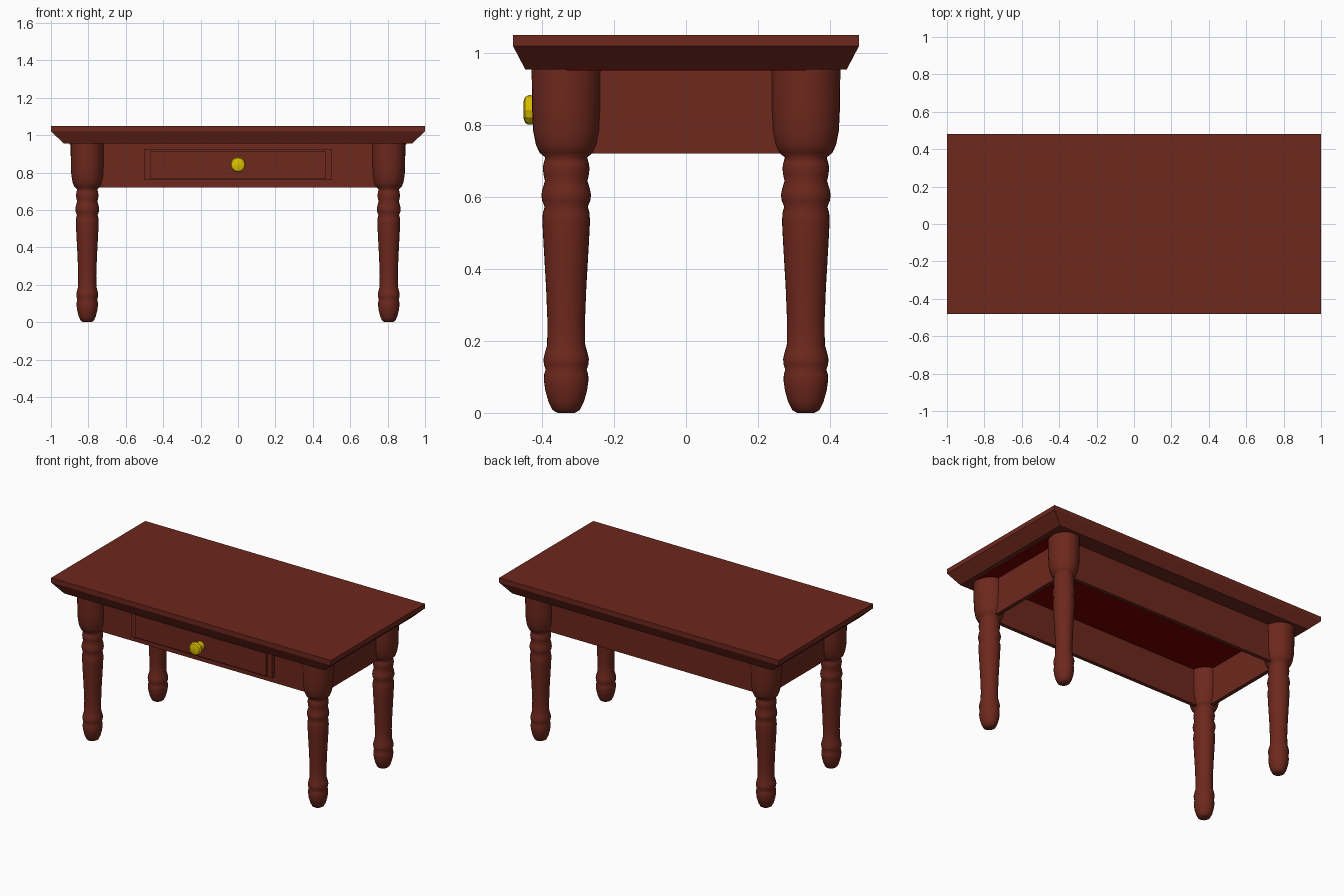
import bpy, bmesh, math
from mathutils import Matrix

if "Cube" in bpy.data.objects:
    bpy.data.objects.remove(bpy.data.objects["Cube"])


def material(name, rgb):
    m = bpy.data.materials.new(name)
    m.use_nodes = True
    m.diffuse_color = (*rgb, 1)
    m.node_tree.nodes["Principled BSDF"].inputs["Base Color"].default_value = (*rgb, 1)
    return m


WOOD = material("red brown wood", (0.153, 0.021, 0.012))
DARK = material("dark red underside", (0.19, 0, 0))
BRASS = material("yellow brass", (0.72, 0.53, 0))


def add_object(name, bm, mat):
    bmesh.ops.recalc_face_normals(bm, faces=bm.faces)
    mesh = bpy.data.meshes.new(name)
    bm.to_mesh(mesh)
    bm.free()
    mesh.materials.append(mat)
    ob = bpy.data.objects.new(name, mesh)
    bpy.context.collection.objects.link(ob)
    return ob


def skin(bm, loops):
    """Join equal loops of vertices with quads and cap both ends."""
    n = len(loops[0])
    for a, b in zip(loops, loops[1:]):
        for i in range(n):
            j = (i + 1) % n
            bm.faces.new((a[i], a[j], b[j], b[i]))
    bm.faces.new(loops[0])
    bm.faces.new(loops[-1])


def stack(name, rings, mat, turn):
    """Rectangles (half width, half depth, height) joined into a closed solid."""
    bm = bmesh.new()
    skin(bm, [[bm.verts.new((sx * w, sy * d, h))
               for sx, sy in ((-1, -1), (1, -1), (1, 1), (-1, 1))] for w, d, h in rings])
    bm.transform(turn)
    return add_object(name, bm, mat)


def lathe(name, profile, sides, mat, turn, crease):
    """Spin (radius, height) pairs around z, smooth below the crease angle."""
    bm = bmesh.new()
    skin(bm, [[bm.verts.new((r * math.cos(math.tau * i / sides), r * math.sin(math.tau * i / sides), h))
               for i in range(sides)] for r, h in profile])
    bm.transform(turn)
    ob = add_object(name, bm, mat)
    bpy.ops.object.select_all(action="DESELECT")
    ob.select_set(True)
    bpy.context.view_layer.objects.active = ob
    bpy.ops.object.shade_smooth_by_angle(angle=math.radians(crease))


def box(name, x, y, z, mat):
    turn = Matrix.Translation((sum(x) / 2, sum(y) / 2, 0))
    w, d = (x[1] - x[0]) / 2, (y[1] - y[0]) / 2
    stack(name, [(w, d, z[0]), (w, d, z[1])], mat, turn)


# Table top with moulded lower edge, and its dark underside
LEG_X, LEG_Y, APRON = 0.806, 0.333, 0.012
stack("table_top", [(0.93, 0.447, 0.955), (1, 0.481, 1.02), (1, 0.481, 1.05)], WOOD, Matrix())
box("underside_panel", (-0.90, 0.90), (-LEG_Y, LEG_Y), (0.951, 0.956), DARK)

# Apron boards between the legs
for s, name in ((-1, "front_apron"), (1, "back_apron")):
    y = s * LEG_Y
    box(name, (-LEG_X, LEG_X), (y - APRON, y + APRON), (0.721, 0.955), WOOD)
for s, name in ((-1, "right_apron"), (1, "left_apron")):
    x = s * LEG_X
    box(name, (x - APRON, x + APRON), (-LEG_Y, LEG_Y), (0.721, 0.955), WOOD)

# Turned legs, slightly narrower across the front
leg_profile = [(0.024, 0), (0.038, 0.008), (0.049, 0.03), (0.058, 0.062), (0.062, 0.09),
               (0.061, 0.108), (0.057, 0.12), (0.062, 0.135), (0.063, 0.15), (0.059, 0.168),
               (0.053, 0.188), (0.052, 0.25), (0.056, 0.35), (0.063, 0.47), (0.066, 0.53),
               (0.065, 0.555), (0.060, 0.573), (0.067, 0.59), (0.069, 0.605), (0.066, 0.622),
               (0.059, 0.645), (0.063, 0.662), (0.065, 0.68), (0.062, 0.697), (0.058, 0.71),
               (0.074, 0.723), (0.084, 0.745), (0.092, 0.785), (0.095, 0.85), (0.096, 0.955)]
narrow = Matrix.Scale(0.925, 4, (1, 0, 0))
for sx, side in ((-1, "right"), (1, "left")):
    for sy, end in ((-1, "front"), (1, "back")):
        lathe(f"{end}_{side}_leg", leg_profile, 32, WOOD,
              Matrix.Translation((sx * LEG_X, sy * LEG_Y, 0)) @ narrow, 80)

# Drawer front with a raised panel, and its knob, both facing -y
forward = Matrix.Translation((0, -LEG_Y - APRON, 0.842)) @ Matrix.Rotation(math.pi / 2, 4, "X")
stack("drawer_front", [(0.503, 0.083, -0.005), (0.503, 0.083, 0.024), (0.468, 0.073, 0.024),
                       (0.468, 0.073, 0.036)], WOOD, forward)
knob_profile = [(0.028, 0.03), (0.026, 0.07), (0.04, 0.08), (0.041, 0.085), (0.041, 0.093),
                (0.036, 0.102), (0.025, 0.106)]
lathe("drawer_knob", knob_profile, 12, BRASS, forward, 25)
